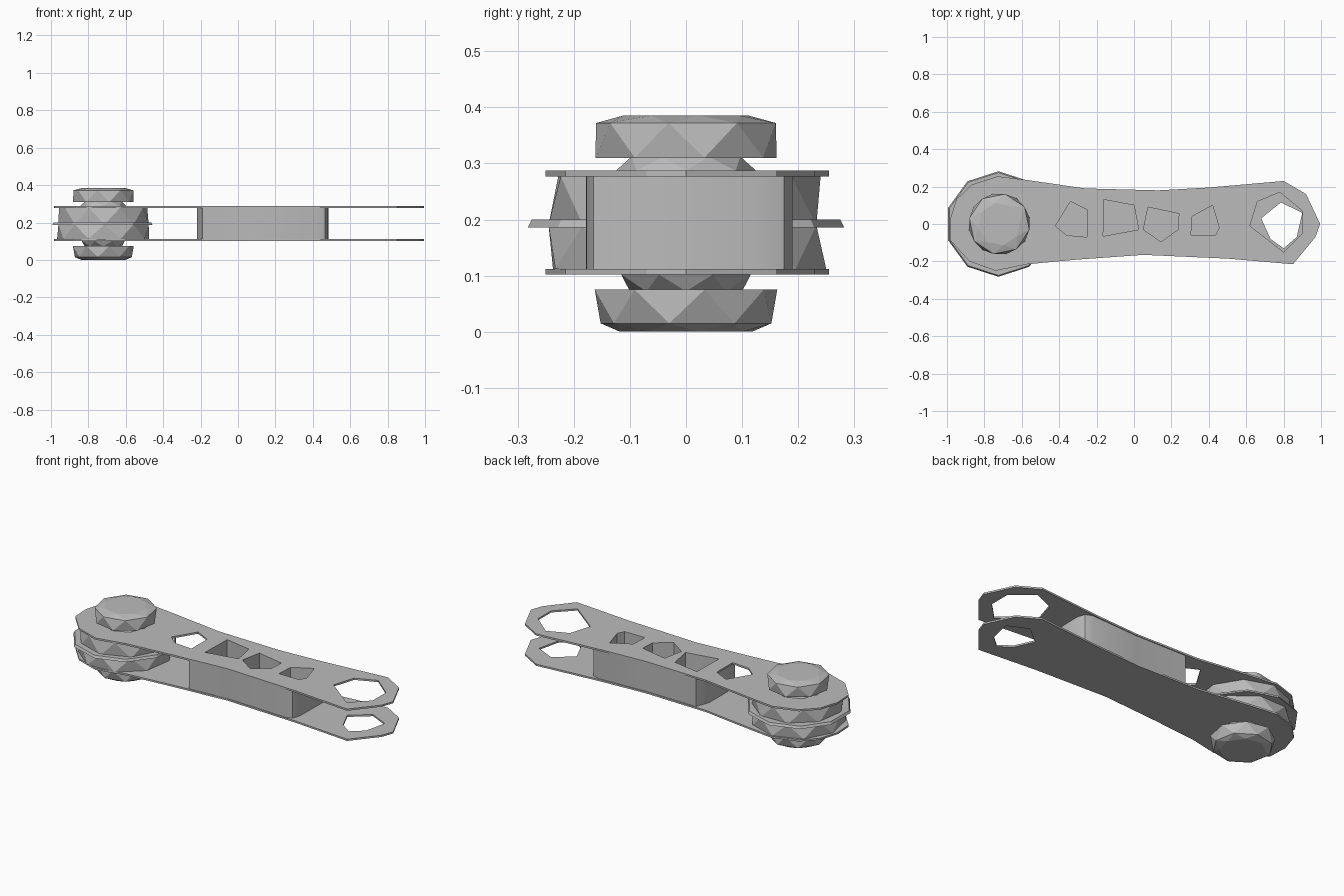
import bpy, bmesh, math

cube = bpy.data.objects.get("Cube")
if cube:
    bpy.data.objects.remove(cube, do_unlink=True)

grey = bpy.data.materials.new("plain_grey")
grey.use_nodes = True
colour = (0.5, 0.5, 0.5, 1)
grey.diffuse_color = colour
grey.node_tree.nodes["Principled BSDF"].inputs["Base Color"].default_value = colour


def finish(name, bm, smooth=None):
    bmesh.ops.recalc_face_normals(bm, faces=bm.faces)
    mesh = bpy.data.meshes.new(name)
    bm.to_mesh(mesh)
    bm.free()
    mesh.materials.append(grey)
    obj = bpy.data.objects.new(name, mesh)
    bpy.context.collection.objects.link(obj)
    if smooth:
        bpy.ops.object.select_all(action='DESELECT')
        obj.select_set(True)
        bpy.context.view_layer.objects.active = obj
        bpy.ops.object.shade_smooth_by_angle(angle=math.radians(smooth))
    return obj


def slab(name, z0, z1, outline, holes, smooth=None):
    """Flat outline with polygon holes, extruded from z0 to z1."""
    bm = bmesh.new()
    for loop in [outline] + holes:
        verts = [bm.verts.new((x, y, z0)) for x, y in loop]
        for a, b in zip(verts, verts[1:] + verts[:1]):
            bm.edges.new((a, b))
    bmesh.ops.triangle_fill(bm, edges=bm.edges[:], use_beauty=True, normal=(0, 0, 1))
    bmesh.ops.dissolve_limit(bm, angle_limit=0.01, verts=[], edges=bm.edges[:])
    grown = bmesh.ops.extrude_face_region(bm, geom=bm.faces[:], use_keep_orig=True)
    moved = [g for g in grown["geom"] if isinstance(g, bmesh.types.BMVert)]
    bmesh.ops.translate(bm, verts=moved, vec=(0, 0, z1 - z0))
    return finish(name, bm, smooth)


def turned(name, rings, sides, x=-0.72, y=0.0, start=0.0):
    """Stack of (radius, height, half-step twist) rings joined by triangles."""
    bm = bmesh.new()
    step = math.tau / sides
    loops = []
    for r, z, twist in rings:
        angles = [start + step * (i + twist / 2) for i in range(sides)]
        loops.append([bm.verts.new((x + r * math.cos(a), y + r * math.sin(a), z)) for a in angles])
    for low, high, ra, rb in zip(loops, loops[1:], rings, rings[1:]):
        for i in range(sides):
            j = (i + 1) % sides
            if ra[2] == rb[2]:
                bm.faces.new((low[i], low[j], high[j], high[i]))
            elif rb[2] > ra[2]:
                bm.faces.new((low[i], low[j], high[i]))
                bm.faces.new((low[j], high[j], high[i]))
            else:
                bm.faces.new((low[i], low[j], high[j]))
                bm.faces.new((low[i], high[j], high[i]))
    bm.faces.new(loops[0][::-1])
    bm.faces.new(loops[-1])
    return finish(name, bm)


# Side plates: a waisted bar with a broad pivot end
plate = [(-0.985, 0.02), (-0.95, 0.13), (-0.87, 0.21), (-0.73, 0.255), (-0.57, 0.235),
         (-0.26, 0.19), (0.13, 0.18), (0.4, 0.195), (0.8, 0.23), (0.92, 0.16),
         (0.995, 0), (0.97, -0.07), (0.85, -0.215), (0.5, -0.185), (0.05, -0.165),
         (-0.3, -0.19), (-0.57, -0.215), (-0.74, -0.25), (-0.88, -0.2), (-0.98, -0.09)]
slots = [[(-0.34, 0.12), (-0.25, 0.075), (-0.25, -0.07), (-0.36, -0.06), (-0.42, -0.01)],
         [(-0.16, 0.13), (0, 0.1), (0.025, -0.03), (-0.165, -0.065)],
         [(0.075, 0.09), (0.24, 0.055), (0.235, -0.03), (0.145, -0.095), (0.05, -0.03)],
         [(0.31, 0.04), (0.42, 0.1), (0.455, -0.02), (0.435, -0.06), (0.305, -0.06)]]
upper_eye = [(0.62, -0.01), (0.66, 0.12), (0.78, 0.17), (0.9, 0.07), (0.9, -0.05), (0.8, -0.15)]
lower_eye = [(0.68, 0.03), (0.785, 0.115), (0.9, 0.06), (0.87, -0.07), (0.8, -0.13), (0.73, -0.08)]
slab("upper_plate", 0.277, 0.287, plate, slots + [upper_eye])
slab("lower_plate", 0.102, 0.112, plate, [lower_eye])

# Spacer block between the plates, pierced by the slots
spacer = [(-0.22, -0.1), (-0.19, -0.178), (0.05, -0.162), (0.43, -0.177), (0.465, -0.165),
          (0.48, -0.12), (0.485, 0.13), (0.47, 0.175), (0.43, 0.19), (0.13, 0.176),
          (-0.19, 0.182), (-0.22, 0.1)]
slab("spacer_block", 0.112, 0.277, spacer, slots[1:], smooth=40)

# Roller and its thin flange at the pivot
turned("roller", [(0.25, 0.112, 0), (0.245, 0.19, 1), (0.24, 0.277, 0)], 9, start=0.2)
turned("roller_flange", [(0.282, 0.186, 0), (0.275, 0.2, 0)], 10, x=-0.725, start=math.pi / 10)

# Bolt heads, necks and shallow caps, above and below
turned("upper_neck", [(0.125, 0.287, 0), (0.105, 0.312, 1)], 8)
turned("upper_bolt_head", [(0.165, 0.31, 0), (0.163, 0.372, 1), (0.115, 0.385, 0)], 8, start=0.2)
turned("lower_neck", [(0.1, 0.072, 0), (0.125, 0.102, 1)], 8)
turned("lower_bolt_head", [(0.12, 0, 0), (0.155, 0.015, 1), (0.166, 0.075, 0)], 8, start=0.2)
